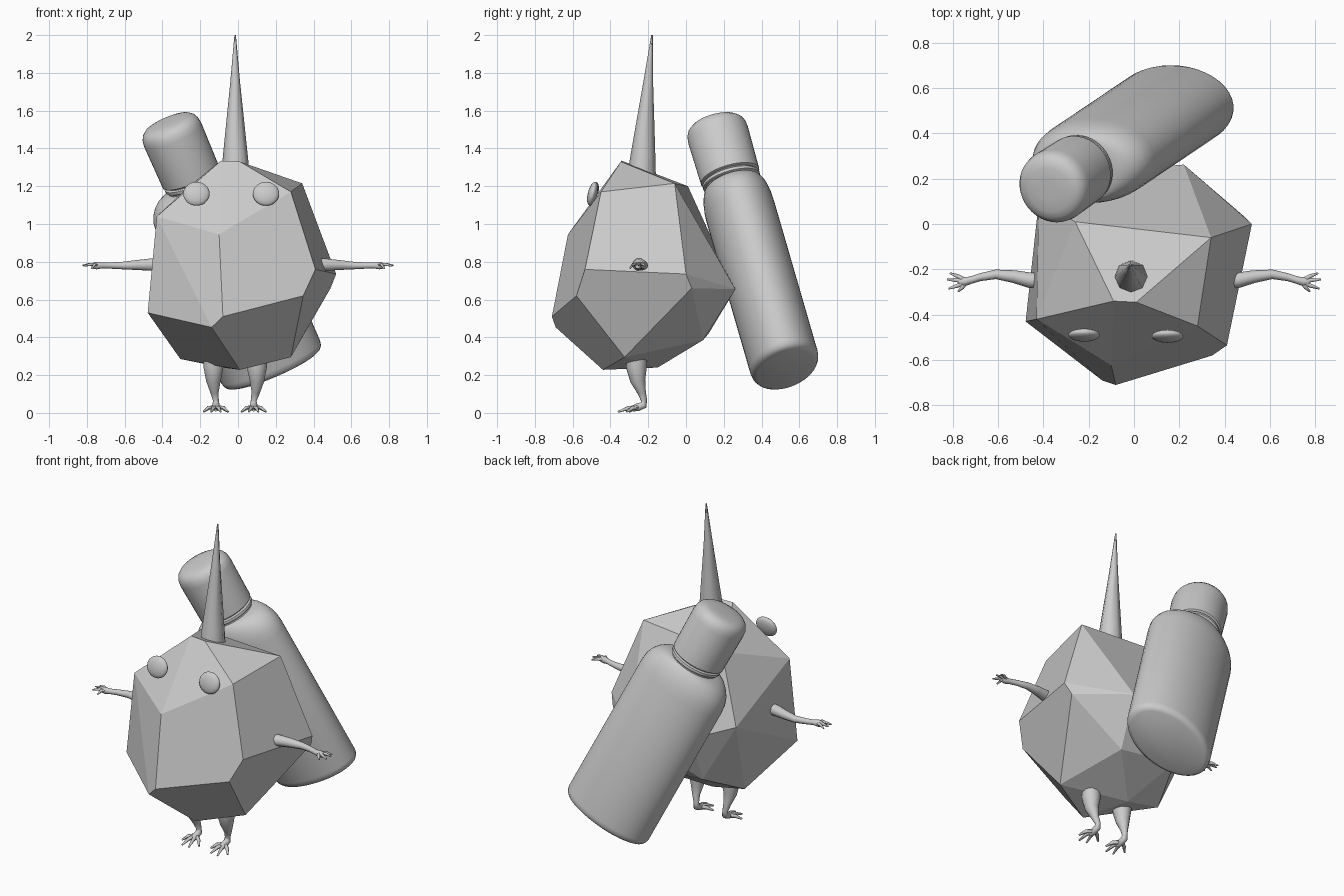
import bpy, bmesh, math
from mathutils import Vector, Matrix

if "Cube" in bpy.data.objects:
    bpy.data.objects.remove(bpy.data.objects["Cube"])

grey = bpy.data.materials.new("plain_grey")
grey.diffuse_color = (0.6, 0.6, 0.6, 1)
grey.use_nodes = True
grey.node_tree.nodes["Principled BSDF"].inputs["Base Color"].default_value = grey.diffuse_color


def finish(name, bm, angle=None):
    bmesh.ops.recalc_face_normals(bm, faces=bm.faces)
    mesh = bpy.data.meshes.new(name)
    bm.to_mesh(mesh)
    bm.free()
    mesh.materials.append(grey)
    ob = bpy.data.objects.new(name, mesh)
    bpy.context.collection.objects.link(ob)
    if angle:
        bpy.ops.object.select_all(action='DESELECT')
        ob.select_set(True)
        bpy.context.view_layer.objects.active = ob
        bpy.ops.object.shade_smooth_by_angle(angle=math.radians(angle))
    return ob


def loft(bm, rings, sides):
    """Skin a list of (centre, u axis, v axis) elliptical rings and cap both ends."""
    loops = []
    for c, u, v in rings:
        loops.append([bm.verts.new(c + u * math.cos(a) + v * math.sin(a))
                      for a in (2 * math.pi * i / sides for i in range(sides))])
    for a, b in zip(loops, loops[1:]):
        for i in range(sides):
            j = (i + 1) % sides
            bm.faces.new((a[i], a[j], b[j], b[i]))
    bm.faces.new(loops[0])
    bm.faces.new(loops[-1])


def tube(bm, path, ref, sides=10):
    """Tapered limb through (x, y, z, radius) points; ref is roughly square to the path."""
    pts = [Vector(p[:3]) for p in path]
    rings = []
    for i, p in enumerate(pts):
        t = (pts[min(i + 1, len(pts) - 1)] - pts[max(i - 1, 0)]).normalized()
        u = Vector(ref).cross(t).normalized()
        rings.append((p, u * path[i][3], t.cross(u) * path[i][3]))
    loft(bm, rings, sides)


# Faceted rock-like body
corners = [
    (-.09, -.34, 1.335), (.01, -.345, 1.33), (.34, -.06, 1.215), (-.26, .01, 1.2),
    (.28, -.45, 1.17), (-.43, -.42, 1.04), (-.1, -.625, .945), (.41, -.535, .76),
    (.52, 0, .735), (.49, .03, .66), (.345, -.58, .62), (.22, .262, .655),
    (-.42, .1, .8), (-.2, .23, .72), (-.478, -.43, .53), (-.08, -.71, .51),
    (-.14, -.69, .453), (.28, -.325, .295), (-.305, -.15, .285), (.01, -.44, .228),
    (-.08, -.15, .24), (.17, .09, .385), (-.2, .12, .42)]
bm = bmesh.new()
for c in corners:
    bm.verts.new(c)
bmesh.ops.convex_hull(bm, input=bm.verts)
bmesh.ops.dissolve_limit(bm, angle_limit=math.radians(7), verts=bm.verts, edges=bm.edges)
finish("body", bm)

# Horn
bm = bmesh.new()
tube(bm, [(-.012, -.238, 1.2, .08), (-.014, -.228, 1.36, .066),
          (-.015, -.2, 1.75, .026), (-.015, -.18, 2.0, .004)], (1, 0, 0), 8)
finish("horn", bm, 50)

# Flattened eyes
for side, x, y in (("left", -.22, -.49), ("right", .148, -.495)):
    bm = bmesh.new()
    m = Matrix.Translation((x, y, 1.16)) @ Matrix.Rotation(math.radians(-14), 4, 'X')
    m = m @ Matrix.Diagonal((.07, .025, .065, 1))
    bmesh.ops.create_uvsphere(bm, u_segments=24, v_segments=12, radius=1, matrix=m)
    finish(side + "_eye", bm, 60)

# Arms with four fingers and legs with four toes
for side, s in (("left", -1), ("right", 1)):
    bm = bmesh.new()
    tube(bm, [(s * .4, -.25, .785, .036), (s * .46, -.248, .785, .034),
              (s * .53, -.232, .783, .028), (s * .61, -.222, .78, .021),
              (s * .68, -.235, .78, .017), (s * .72, -.248, .78, .016),
              (s * .75, -.254, .78, .021), (s * .775, -.256, .778, .014)], (0, 0, 1))
    for x, y, z in ((.812, -.217, .778), (.824, -.245, .782), (.818, -.285, .778),
                    (.775, -.297, .765)):
        tube(bm, [(s * .74, -.252, .78, .011),
                  (s * (.74 + x) / 2, (y - .252) / 2 + (y + .252) * .12, .787, .009),
                  (s * x, y, z, .004)], (0, 0, 1), 6)
    finish(side + "_arm", bm, 60)

    bm = bmesh.new()
    cx = -.015 + s * .115
    ax = -.017 + s * .1
    tube(bm, [(cx, -.262, .3, .055), (cx, -.262, .24, .055), (cx, -.255, .17, .04),
              (cx - s * .006, -.235, .11, .023), (ax, -.222, .065, .016),
              (ax, -.225, .042, .02), (ax, -.255, .03, .021),
              (ax, -.285, .022, .015)], (1, 0, 0))
    for dx, y in ((-.065, -.3), (-.025, -.355), (.025, -.36), (.065, -.315)):
        tube(bm, [(ax, -.25, .03, .014), (ax + dx * .6, (y - .25) / 2, .026, .011),
                  (ax + dx, y, .006, .005)], (0, 0, 1), 6)
    finish(side + "_leg", bm, 60)

# Oval flask leaning behind the body
base = Vector((.19, .53, .23))
axis = (Vector((-.375, .15, 1.54)) - base).normalized()
u = Vector((.918, 0, .396))
u = (u - axis * u.dot(axis)).normalized()
v = axis.cross(u)


def lathe(name, profile):
    bm = bmesh.new()
    loft(bm, [(base + axis * t, u * a, v * b) for t, a, b in profile], 40)
    return finish(name, bm, 40)


lathe("flask", [(0, .25, .155), (.008, .268, .172), (.022, .28, .182), (.045, .285, .186),
                (.94, .285, .186), (.99, .28, .184), (1.03, .265, .178), (1.06, .244, .17),
                (1.085, .215, .16), (1.1, .18, .15), (1.105, .145, .142), (1.18, .14, .14)])
lathe("flask_collar", [(1.115, .15, .15), (1.12, .156, .156), (1.135, .156, .156),
                       (1.14, .15, .15)])
lathe("flask_cap", [(1.148, .155, .155), (1.152, .16, .16), (1.4, .164, .164),
                    (1.43, .16, .16), (1.452, .149, .149), (1.468, .13, .13),
                    (1.476, .1, .1), (1.479, .05, .05)])
